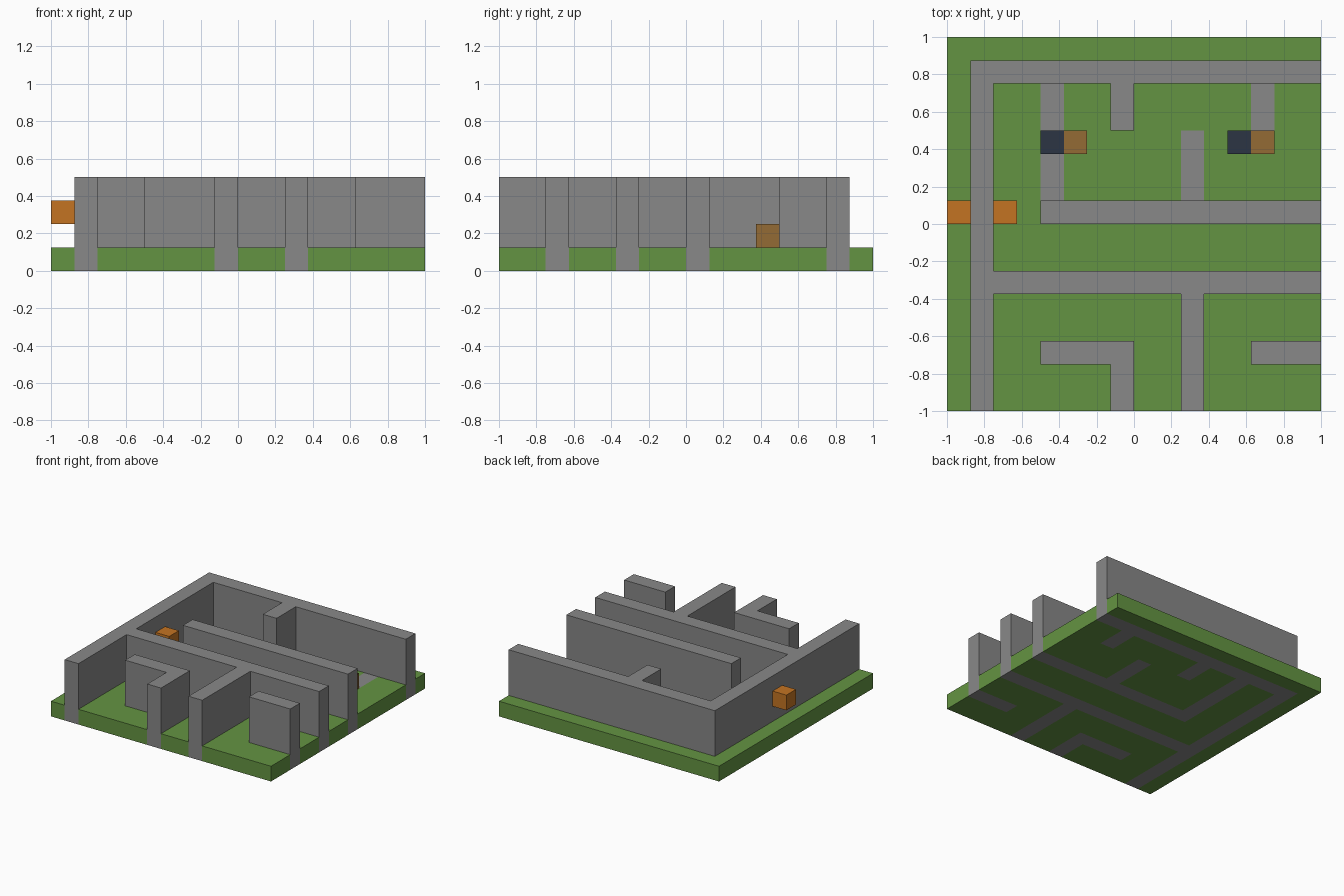
import bpy
import bmesh

if "Cube" in bpy.data.objects:
    bpy.data.objects.remove(bpy.data.objects["Cube"], do_unlink=True)

N = 16           # cells along each side
U = 2.0 / N      # cell size


def material(name, hex_code):
    def linear(c):
        c /= 255
        return c / 12.92 if c <= 0.04045 else ((c + 0.055) / 1.055) ** 2.4
    rgba = [linear(c) for c in bytes.fromhex(hex_code)] + [1.0]
    mat = bpy.data.materials.new(name)
    mat.use_nodes = True
    mat.diffuse_color = rgba
    for node in mat.node_tree.nodes:
        if node.type == 'BSDF_PRINCIPLED':
            node.inputs["Base Color"].default_value = rgba
            node.inputs["Roughness"].default_value = 0.9
    return mat


grass = material("grass green", "649442")
stone = material("stone grey", "888888")
wood = material("wood brown", "946B35")
slate = material("dark slate", "2C3543")
glow = material("torch orange", "C47422")


def cells(rects):
    """Grid cells covered by rectangles (x0, x1, y0, y1)."""
    return {(x, y) for x0, x1, y0, y1 in rects
            for x in range(x0, x1) for y in range(y0, y1)}


def slab(name, footprint, z0, z1, mats, inlay=()):
    """Extrude a set of grid cells; cells in the inlay get the second material."""
    bm = bmesh.new()
    for x, y in sorted(footprint):
        corners = ((x, y), (x + 1, y), (x + 1, y + 1), (x, y + 1))
        bm.faces.new([bm.verts.new((a * U - 1, b * U - 1, z0 * U)) for a, b in corners])
    bmesh.ops.remove_doubles(bm, verts=bm.verts[:], dist=U / 100)
    out = bmesh.ops.extrude_face_region(bm, geom=bm.faces[:])
    top = [v for v in out["geom"] if isinstance(v, bmesh.types.BMVert)]
    bmesh.ops.translate(bm, verts=top, vec=(0, 0, (z1 - z0) * U))
    bmesh.ops.recalc_face_normals(bm, faces=bm.faces[:])
    for f in bm.faces:
        p = f.calc_center_median() - f.normal * U * 0.3
        f.material_index = int((int((p.x + 1) / U), int((p.y + 1) / U)) in inlay)
    bmesh.ops.dissolve_limit(bm, angle_limit=0.01, verts=bm.verts[:],
                             edges=bm.edges[:], delimit={'MATERIAL'})
    mesh = bpy.data.meshes.new(name)
    bm.to_mesh(mesh)
    bm.free()
    for m in mats:
        mesh.materials.append(m)
    obj = bpy.data.objects.new(name, mesh)
    bpy.context.collection.objects.link(obj)
    return obj


# Wall footprints
walls = cells([
    (1, 2, 0, 15),      # long left wall
    (2, 16, 14, 15),    # back wall
    (7, 8, 12, 14),     # stub off the back wall
    (4, 16, 8, 9),      # middle wall
    (2, 16, 5, 6),      # cross wall
    (10, 11, 0, 5),     # front divider
    (4, 8, 2, 3),       # front corner wall
    (7, 8, 0, 2),
    (13, 16, 2, 3),     # front side wall
])

# Stone thresholds set flush in the grass
thresholds = cells([(4, 5, 9, 14), (13, 14, 12, 14), (10, 11, 9, 12)])

# Floor with stone foundations showing through, and the walls above
slab("floor", cells([(0, N, 0, N)]), 0, 1, [grass, stone], walls | thresholds)
slab("walls", walls, 1, 4, [stone])

# Paired blocks standing in the back rooms
for side, x in (("right", 4), ("left", 12)):
    slab(side + "_dark_block", {(x, 11)}, 1, 2, [slate])
    slab(side + "_wood_block", {(x + 1, 11)}, 1, 2, [wood])

# Torches on both faces of the long wall
for side, x in (("outer", 0), ("inner", 2)):
    slab(side + "_torch", {(x, 8)}, 2, 3, [glow])
